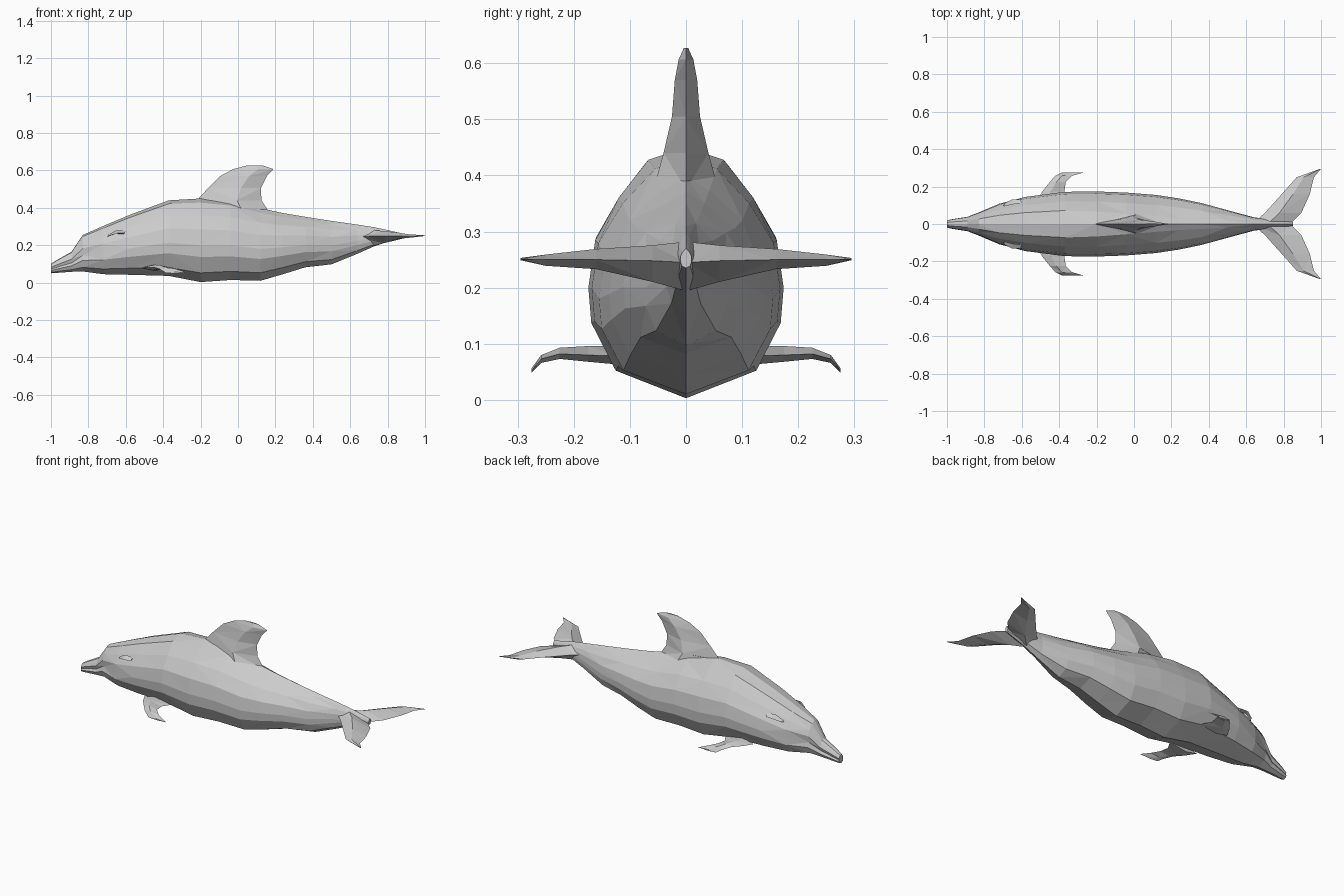
import bpy, bmesh

gray = bpy.data.materials.new("dolphin_gray")
gray.diffuse_color = (0.6, 0.6, 0.6, 1)


def loft(name, rings):
    """Skin closed rings of equal length with flat triangles and cap both ends."""
    bm = bmesh.new()
    rows = [[bm.verts.new(p) for p in ring] for ring in rings]
    n = len(rows[0])
    for r, (a, b) in enumerate(zip(rows, rows[1:])):
        for i in range(n):
            j = (i + 1) % n
            # alternating diagonals give a faceted skin, mirrored left to right
            if (r + min(i, n - 1 - i)) % 2 == (i >= n // 2):
                bm.faces.new((a[i], a[j], b[j]))
                bm.faces.new((a[i], b[j], b[i]))
            else:
                bm.faces.new((a[i], a[j], b[i]))
                bm.faces.new((a[j], b[j], b[i]))
    bm.faces.new(rows[0])
    bm.faces.new(rows[-1])
    bmesh.ops.recalc_face_normals(bm, faces=bm.faces[:])
    me = bpy.data.meshes.new(name)
    bm.to_mesh(me)
    bm.free()
    me.materials.append(gray)
    ob = bpy.data.objects.new(name, me)
    bpy.context.collection.objects.link(ob)
    return ob


def mirrored(name, rings):
    """Make a left and a right copy across the body's middle."""
    for side, s in (("left", 1), ("right", -1)):
        loft(side + "_" + name, [[(x, y * s, z) for x, y, z in r] for r in rings])


# Body: x, bottom z, top z, half width, mouth groove depth
stations = [
    (-1.00, 0.050, 0.100, 0.020, 0.20),
    (-0.97, 0.052, 0.120, 0.027, 0.25),
    (-0.89, 0.058, 0.165, 0.040, 0.25),
    (-0.83, 0.060, 0.255, 0.064, 0.15),
    (-0.72, 0.045, 0.303, 0.112, 0.05),
    (-0.58, 0.042, 0.362, 0.145, 0.0),
    (-0.37, 0.036, 0.440, 0.172, 0.0),
    (-0.20, 0.003, 0.450, 0.174, 0.0),
    (-0.04, 0.014, 0.435, 0.168, 0.0),
    (0.12, 0.010, 0.398, 0.155, 0.0),
    (0.24, 0.045, 0.372, 0.137, 0.0),
    (0.36, 0.082, 0.352, 0.112, 0.0),
    (0.50, 0.098, 0.330, 0.074, 0.0),
    (0.64, 0.155, 0.310, 0.036, 0.0),
    (0.73, 0.195, 0.296, 0.024, 0.0),
    (0.85, 0.235, 0.270, 0.010, 0.0),
]
rings = []
for x, lo, hi, w, groove in stations:
    h = hi - lo
    t = min(1, max(0, (x + 0.3) / 0.5))       # back narrows to a ridge behind the fin
    half = [(0, 0), (0.72, 0.11), (0.97, 0.30), (1 - groove, 0.44), (0.93, 0.63),
            (0.70 - 0.06 * t, 0.80), (0.42 - 0.18 * t, 0.955 - 0.02 * t), (0, 1)]
    right = [(x, w * a, lo + h * b) for a, b in half]
    left = [(x, -y, z) for _, y, z in right[-2:0:-1]]
    rings.append(right + left)
loft("body", rings)

# Dorsal fin: z, front x, rear x, half thickness
dorsal = [(0.375, -0.20, 0.168, 0.058), (0.44, -0.22, 0.125, 0.040),
          (0.505, -0.16, 0.123, 0.025), (0.57, -0.095, 0.155, 0.020),
          (0.607, -0.025, 0.189, 0.013), (0.627, 0.05, 0.13, 0.004)]
rings = []
for z, f, r, t in dorsal:
    m = f + (r - f) * 0.62
    # the base of the front edge follows the back
    zf = max(z, 0.437)
    rings.append([(f, 0, zf), (m, t, z), (r, 0, z), (m, -t, z)])
loft("dorsal_fin", rings)


def blade(sections):
    """Lens shaped sections: y, front x, rear x, middle z, thickness, edge z."""
    return [[(f, y, e), (f + (r - f) * 0.4, y, z + t / 2), (r, y, e),
             (f + (r - f) * 0.4, y, z - t / 2)] for y, f, r, z, t, e in sections]


# Tail flukes
mirrored("fluke", blade([
    (0.000, 0.635, 0.835, 0.238, 0.088, 0.245),
    (0.060, 0.700, 0.895, 0.243, 0.065, 0.248),
    (0.160, 0.790, 0.940, 0.251, 0.036, 0.250),
    (0.250, 0.870, 0.962, 0.249, 0.020, 0.250),
    (0.295, 0.995, 1.000, 0.251, 0.004, 0.251)]))

# Flippers
mirrored("flipper", blade([
    (0.120, -0.52, -0.34, 0.080, 0.034, 0.078),
    (0.175, -0.49, -0.372, 0.082, 0.028, 0.080),
    (0.225, -0.45, -0.365, 0.083, 0.020, 0.082),
    (0.258, -0.42, -0.330, 0.073, 0.014, 0.073),
    (0.275, -0.385, -0.270, 0.053, 0.008, 0.052)]))

# Eyelids: small faceted wedges on the sides of the head
mirrored("eyelid", [
    [(-0.70, 0.095, 0.245), (-0.69, 0.112, 0.250), (-0.69, 0.095, 0.258)],
    [(-0.655, 0.105, 0.262), (-0.65, 0.132, 0.264), (-0.65, 0.105, 0.280)],
    [(-0.61, 0.110, 0.260), (-0.605, 0.130, 0.265), (-0.60, 0.110, 0.278)]])
